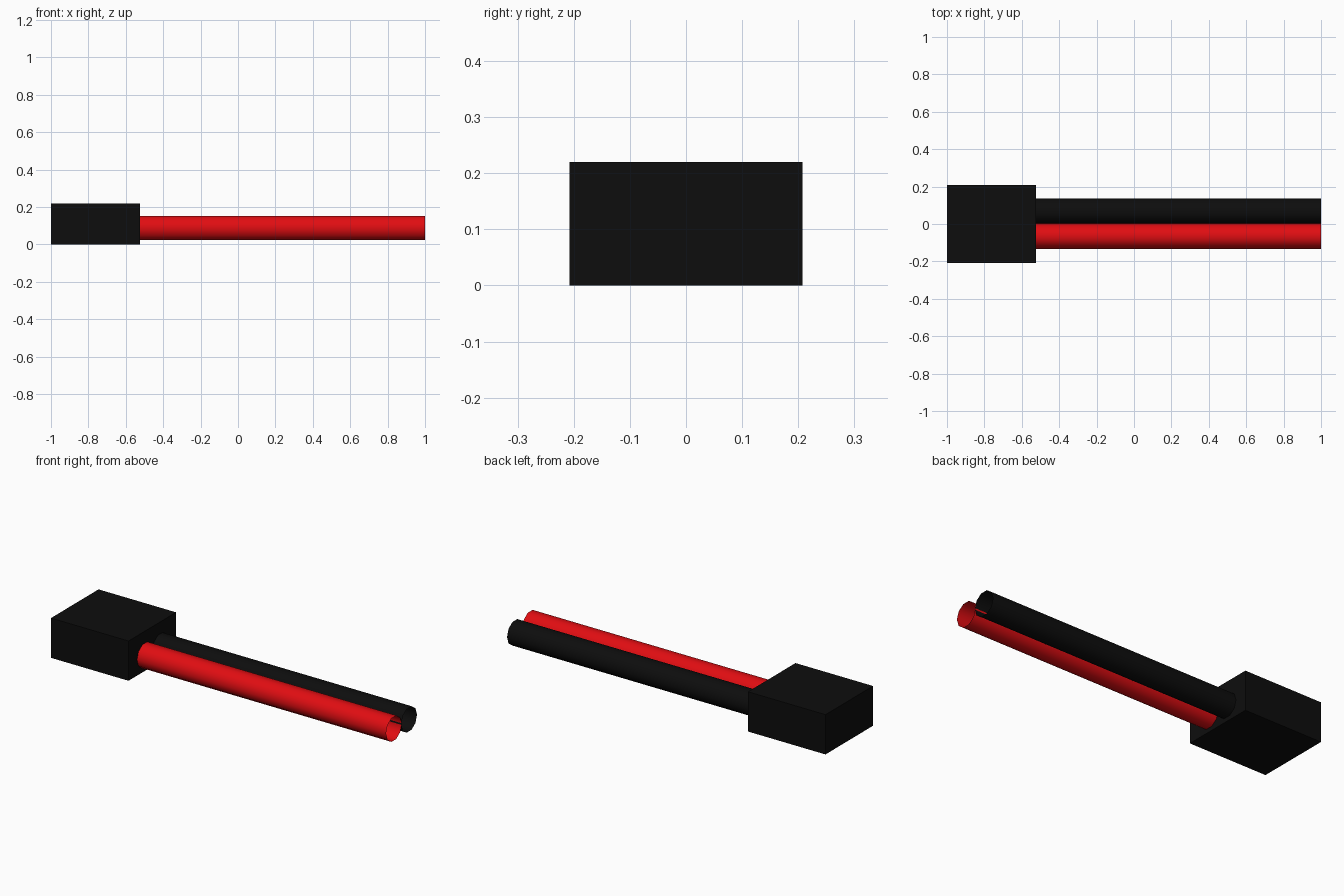
import bpy
import math

if "Cube" in bpy.data.objects:
    bpy.data.objects.remove(bpy.data.objects["Cube"])


def material(name, color):
    m = bpy.data.materials.new(name)
    m.diffuse_color = color
    m.use_nodes = True
    m.node_tree.nodes["Principled BSDF"].inputs["Base Color"].default_value = m.diffuse_color
    return m


black = material("black_plastic", (0.004, 0.004, 0.004, 1))
red = material("red_plastic", (0.75, 0.004, 0.006, 1))

BOX_END = -0.525

# Connector block
bpy.ops.mesh.primitive_cube_add(size=1, location=((BOX_END - 1) / 2, 0, 0.11))
block = bpy.context.object
block.name = "connector_block"
block.scale = (BOX_END + 1, 0.416, 0.22)
bpy.ops.object.transform_apply(location=False, rotation=False, scale=True)
block.data.materials.append(black)


# Open ten-sided wire sleeves running from the block along x
def wire(name, y, mat):
    bpy.ops.mesh.primitive_cylinder_add(
        vertices=10, radius=0.0685, depth=1 - BOX_END, end_fill_type='NOTHING',
        location=((1 + BOX_END) / 2, y, 0.088), rotation=(0, math.pi / 2, 0))
    obj = bpy.context.object
    obj.name = name
    obj.data.materials.append(mat)
    bpy.ops.object.shade_smooth_by_angle(angle=math.radians(50))


wire("red_wire", -0.065, red)
wire("black_wire", 0.069, black)
